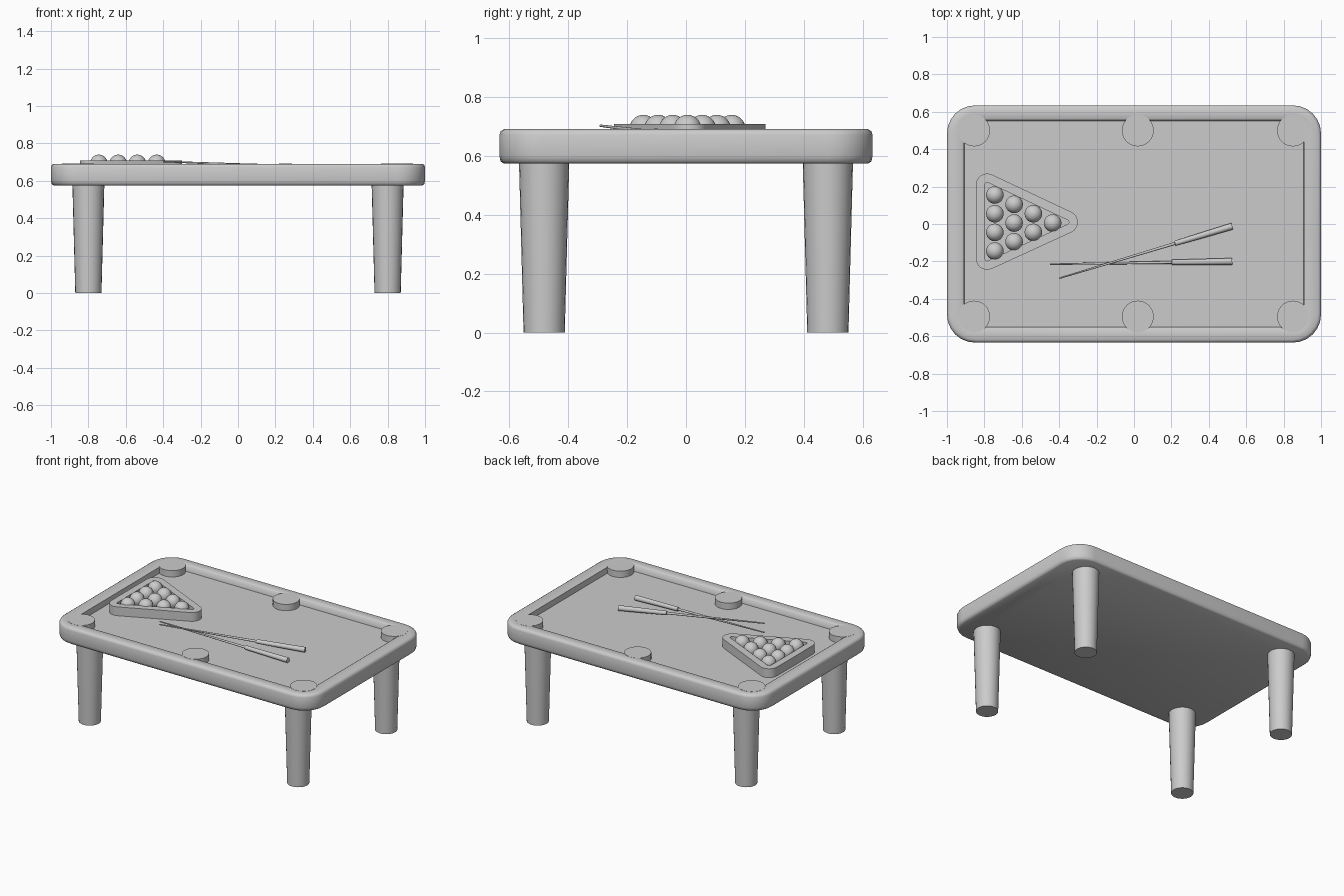
import bpy, bmesh, math
from mathutils import Vector

if "Cube" in bpy.data.objects:
    bpy.data.objects.remove(bpy.data.objects["Cube"])

BED, RAIL = 0.648, 0.691


def finish(name, bm, angle=50):
    bmesh.ops.recalc_face_normals(bm, faces=bm.faces)
    mesh = bpy.data.meshes.new(name)
    bm.to_mesh(mesh)
    bm.free()
    ob = bpy.data.objects.new(name, mesh)
    bpy.context.collection.objects.link(ob)
    bpy.ops.object.select_all(action='DESELECT')
    ob.select_set(True)
    bpy.context.view_layer.objects.active = ob
    bpy.ops.object.shade_smooth_by_angle(angle=math.radians(angle))
    return ob


def bridge(bm, a, b):
    n = len(a)
    for i in range(n):
        bm.faces.new((a[i], a[(i + 1) % n], b[(i + 1) % n], b[i]))


def rounded_rect(hx, hy, r, z, seg=6):
    pts = []
    for k, (sx, sy) in enumerate([(1, 1), (-1, 1), (-1, -1), (1, -1)]):
        for i in range(seg + 1):
            a = (k + i / seg) * math.pi / 2
            pts.append((sx * (hx - r) + r * math.cos(a),
                        sy * (hy - r) + r * math.sin(a), z))
    return pts


def lofted(name, rings, closed=False, angle=50):
    bm = bmesh.new()
    loops = [[bm.verts.new(p) for p in ring] for ring in rings]
    for a, b in zip(loops, loops[1:]):
        bridge(bm, a, b)
    if closed:
        bridge(bm, loops[-1], loops[0])
    else:
        bm.faces.new(loops[0])
        bm.faces.new(loops[-1])
    return finish(name, bm, angle)


def circle_along(p, q, stations, sides):
    # rings of given radius at fractions along the line p-q
    p, q = Vector(p), Vector(q)
    rot = (q - p).to_track_quat('Z', 'Y')
    return [[p.lerp(q, t) + rot @ Vector((r * math.cos(2 * math.pi * i / sides),
                                          r * math.sin(2 * math.pi * i / sides), 0))
             for i in range(sides)] for t, r in stations]


# table body: outer wall, rounded rail and sunken bed
profile = [(0.985, 0.62, 0.14, 0.575), (0.996, 0.63, 0.15, 0.582),
           (1.0, 0.634, 0.15, 0.60), (1.0, 0.634, 0.15, 0.672),
           (0.996, 0.63, 0.15, 0.684), (0.985, 0.619, 0.14, RAIL),
           (0.92, 0.562, 0.05, RAIL), (0.91, 0.555, 0.04, RAIL - 0.005),
           (0.905, 0.55, 0.04, BED)]
lofted("table_body", [rounded_rect(*p) for p in profile])

# pockets
for x in (-0.855, 0.02, 0.85):
    for y in (-0.495, 0.5):
        lofted("pocket", circle_along((x, y, BED - 0.02), (x, y, RAIL + 0.001),
                                      [(0, 0.085), (1, 0.085)], 32))

# tapered legs
for sx in (-1, 1):
    for sy in (-1, 1):
        x, y = 0.8 * sx, 0.482 * sy
        lofted("leg", circle_along((x, y, 0), (x, y, 0.60),
                                   [(0, 0.07), (1, 0.086)], 24))


# ball rack: rounded triangular frame
def triangle_ring(r, z, seg=6):
    corners = [Vector(c) for c in [(-0.36, 0.01), (-0.785, 0.21), (-0.785, -0.185)]]
    pts = []
    for k, c in enumerate(corners):
        d0, d1 = c - corners[k - 1], corners[(k + 1) % 3] - c
        a0 = math.atan2(d0.y, d0.x) - math.pi / 2
        turn = (math.atan2(d1.y, d1.x) - math.pi / 2 - a0) % (2 * math.pi)
        for i in range(seg + 1):
            a = a0 + turn * i / seg
            pts.append((c.x + r * math.cos(a), c.y + r * math.sin(a), z))
    return pts


lofted("ball_rack", [triangle_ring(r, z) for r, z in
                     [(0.06, BED), (0.06, 0.709), (0.012, 0.709), (0.012, BED)]],
       closed=True, angle=30)

# balls in four rows
for row in range(4):
    for i in range(row + 1):
        bm = bmesh.new()
        bmesh.ops.create_uvsphere(bm, u_segments=24, v_segments=14, radius=0.047)
        loc = (-0.435 - 0.103 * row, 0.005 + 0.1 * (i - row / 2), 0.693)
        bmesh.ops.translate(bm, verts=bm.verts, vec=loc)
        finish("ball", bm)

# cues: thick butt and thin shaft
for butt, tip in [((0.525, -0.012, 0.668), (-0.40, -0.29, 0.703)),
                  ((0.525, -0.20, 0.667), (-0.45, -0.215, 0.682))]:
    lofted("cue", circle_along(butt, tip, [(0, 0.018), (0.33, 0.014),
                                           (0.332, 0.008), (1, 0.004)], 10), angle=40)
